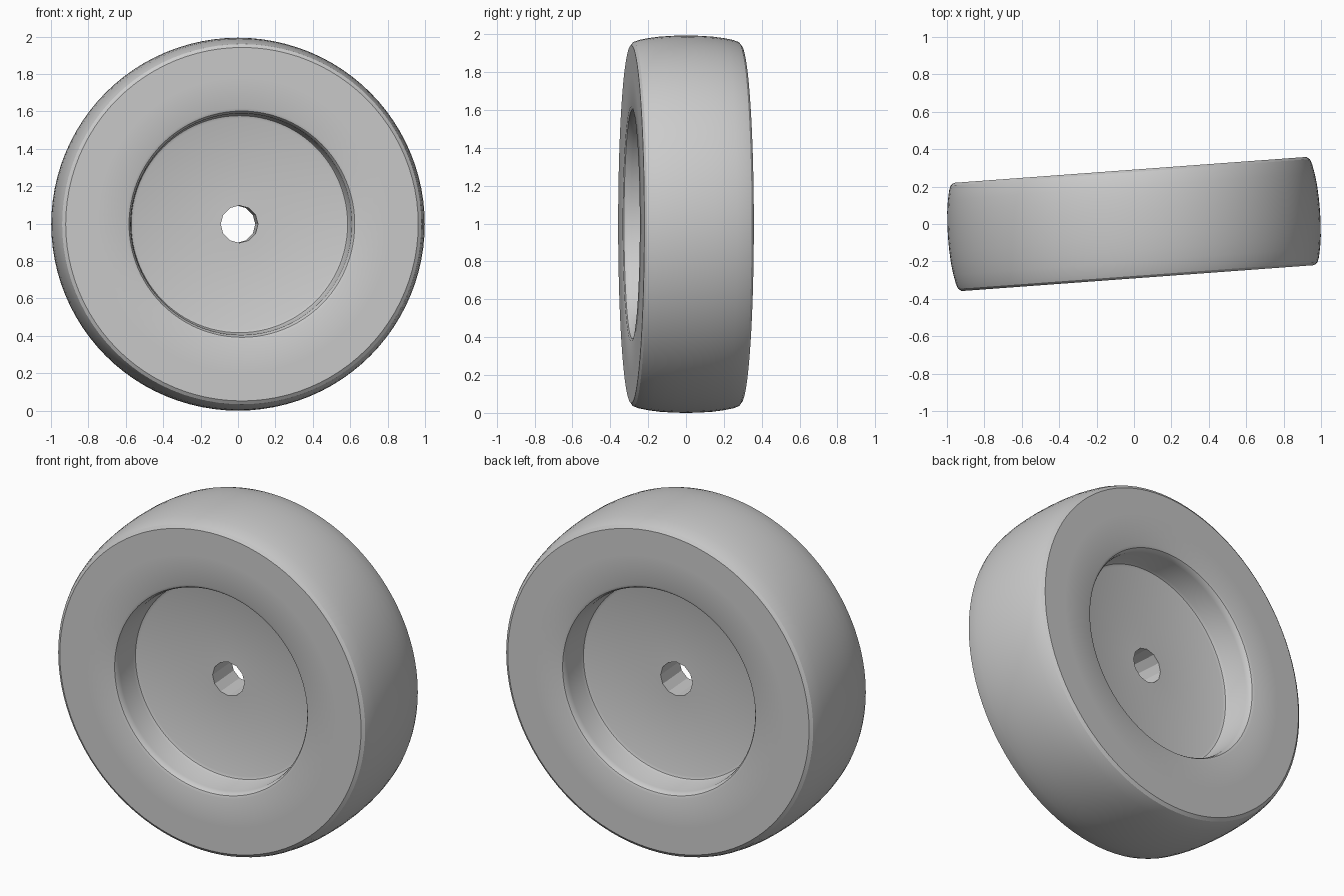
import bpy
import bmesh
from math import pi, sin, cos, radians

cube = bpy.data.objects.get("Cube")
if cube:
    bpy.data.objects.remove(cube, do_unlink=True)

SEGMENTS = 96
HOLE_SIDES = 12
HOLE_RADIUS = 0.1
CENTRE_Z = 0.997
TURN = radians(4.2)

grey = bpy.data.materials.new("plain grey")
grey.use_nodes = True
colour = (0.6, 0.6, 0.6, 1)
grey.diffuse_color = colour
grey.node_tree.nodes["Principled BSDF"].inputs["Base Color"].default_value = colour


def faceted(radius, angle):
    """Radius of a flat-sided hole at this angle."""
    step = 2 * pi / HOLE_SIDES
    return radius * cos(step / 2) / cos(angle % step - step / 2)


def lathe(name, half):
    """Spin a (radius, offset) half profile, mirrored front to back, about the axle."""
    profile = half + [(r, -a) for r, a in reversed(half) if a > 0]
    bm = bmesh.new()
    rings = []
    for i in range(SEGMENTS):
        t = 2 * pi * i / SEGMENTS
        ring = []
        for r, a in profile:
            if r == HOLE_RADIUS:
                r = faceted(r, t)
            ring.append(bm.verts.new((r * cos(t), a, r * sin(t))))
        rings.append(ring)
    n = len(profile)
    for i, ring in enumerate(rings):
        after = rings[(i + 1) % SEGMENTS]
        for j in range(n):
            k = (j + 1) % n
            bm.faces.new((ring[j], ring[k], after[k], after[j]))
    bmesh.ops.recalc_face_normals(bm, faces=bm.faces)
    mesh = bpy.data.meshes.new(name)
    bm.to_mesh(mesh)
    bm.free()
    mesh.materials.append(grey)
    obj = bpy.data.objects.new(name, mesh)
    bpy.context.collection.objects.link(obj)
    obj.location.z = CENTRE_Z
    obj.rotation_euler.z = TURN
    bpy.ops.object.select_all(action="DESELECT")
    obj.select_set(True)
    bpy.context.view_layer.objects.active = obj
    bpy.ops.object.shade_smooth_by_angle(angle=radians(29))
    return obj


# Tyre with a crowned tread, from the inner seam outwards
lathe("tyre", [(0.79, 0.29), (0.945, 0.29), (0.963, 0.277), (0.973, 0.25),
               (0.983, 0.2), (0.991, 0.14), (0.9955, 0.07), (0.997, 0)])

# Dished hub with a rounded lip, a recessed web and the axle hole
lathe("hub", [(HOLE_RADIUS, 0.1), (0.565, 0.1), (0.58, 0.106), (0.587, 0.122),
              (0.592, 0.25), (0.597, 0.272), (0.605, 0.284), (0.62, 0.29),
              (0.79, 0.29)])
